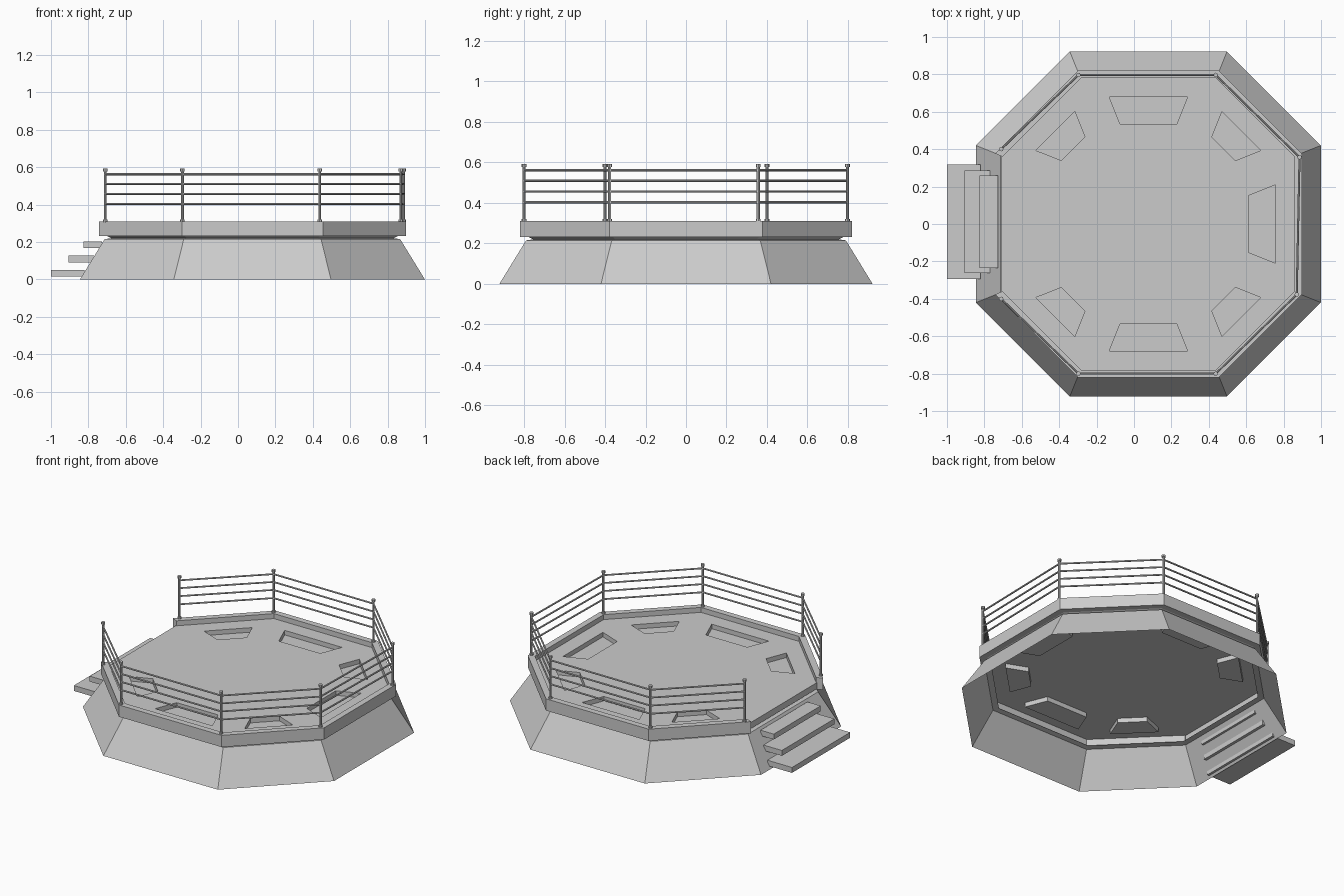
import bpy, bmesh, math
from mathutils import Vector, Matrix

if "Cube" in bpy.data.objects:
    bpy.data.objects.remove(bpy.data.objects["Cube"])

CX = 0.077  # centre of the octagon (steps stick out on -x)


def octagon(a, h, z):
    """Octagon corners, from the lower left corner round to the upper left one."""
    pts = [(-a, -h), (-h, -a), (h, -a), (a, -h), (a, h), (h, a), (-h, a), (-a, h)]
    return [Vector((x + CX, y, z)) for x, y in pts]


def finish(name, bm, fix_normals=True):
    if fix_normals:
        bmesh.ops.recalc_face_normals(bm, faces=bm.faces)
    me = bpy.data.meshes.new(name)
    bm.to_mesh(me)
    bm.free()
    ob = bpy.data.objects.new(name, me)
    bpy.context.collection.objects.link(ob)
    return ob


def rod(bm, p, q, r, sides=8):
    p, q = Vector(p), Vector(q)
    d = q - p
    m = Matrix.Translation((p + q) / 2) @ d.to_track_quat('Z', 'Y').to_matrix().to_4x4()
    bmesh.ops.create_cone(bm, cap_ends=True, segments=sides, radius1=r, radius2=r,
                          depth=d.length, matrix=m)


# sloped skirt with the shadow groove under the deck
FLOOR = 0.277
bm = bmesh.new()
levels = [(0.922, 0.42, 0), (0.79, 0.367, 0.215), (0.755, 0.35, 0.22),
          (0.785, 0.363, 0.235), (0.785, 0.363, FLOOR)]
rings = [[bm.verts.new(p) for p in octagon(*l)] for l in levels]
for r0, r1 in zip(rings, rings[1:]):
    for i in range(8):
        j = (i + 1) % 8
        bm.faces.new((r0[i], r0[j], r1[j], r1[i]))
finish("skirt", bm, False)

# deck floor with seven sunken trapezoid pockets
bm = bmesh.new()
edges = []


def loop(pts):
    vs = [bm.verts.new(p) for p in pts]
    edges.extend(bm.edges.new((vs[i], vs[(i + 1) % len(vs)])) for i in range(len(vs)))
    return vs


loop(octagon(0.785, 0.363, FLOOR))
pockets = []
for k in range(-3, 4):
    if k % 2:
        shape = [(0.569, -0.089), (0.703, -0.147), (0.703, 0.147), (0.569, 0.089)]
    else:
        shape = [(0.535, -0.152), (0.68, -0.21), (0.68, 0.21), (0.535, 0.152)]
    rot = Matrix.Rotation(k * math.pi / 4, 3, 'Z')
    pockets.append(loop([rot @ Vector((x, y, FLOOR)) + Vector((CX, 0, 0)) for x, y in shape]))
bmesh.ops.triangle_fill(bm, use_beauty=True, edges=edges, normal=(0, 0, 1))
for top in pockets:
    low = [bm.verts.new(v.co - Vector((0, 0, 0.03))) for v in top]
    bm.faces.new(low)
    for i in range(4):
        j = (i + 1) % 4
        bm.faces.new((top[i], top[j], low[j], low[i]))
bmesh.ops.recalc_face_normals(bm, faces=bm.faces)
if max(bm.faces, key=lambda f: f.calc_area()).normal.z < 0:
    bmesh.ops.reverse_faces(bm, faces=bm.faces)
finish("deck_floor", bm, False)

# curb on seven sides, open at the steps
bm = bmesh.new()
section = [(0.82, 0.377, 0.232), (0.82, 0.377, 0.31), (0.78, 0.36, 0.31), (0.78, 0.36, 0.232)]
cols = [[bm.verts.new(p) for p in octagon(*s)] for s in section]
for a in range(4):
    b = (a + 1) % 4
    for i in range(7):
        bm.faces.new((cols[a][i], cols[a][i + 1], cols[b][i + 1], cols[b][i]))
for end in (0, 7):
    bm.faces.new([c[end] for c in cols])
finish("curb", bm)

# railing posts with base flanges and caps
posts = [(-0.71, -0.40), (-0.297, -0.80), (0.437, -0.80), (0.87, -0.377),
         (0.885, 0.357), (0.437, 0.797), (-0.297, 0.797), (-0.71, 0.40)]
bm = bmesh.new()
for x, y in posts:
    rod(bm, (x, y, 0.305), (x, y, 0.58), 0.0075)
    rod(bm, (x, y, 0.305), (x, y, 0.32), 0.012)
    rod(bm, (x, y, 0.577), (x, y, 0.592), 0.012)
finish("railing_posts", bm)

# four horizontal rails between neighbouring posts
bm = bmesh.new()
for p, q in zip(posts, posts[1:]):
    for z in (0.403, 0.457, 0.51, 0.562):
        rod(bm, (*p, z), (*q, z), 0.0055)
finish("railing_bars", bm)

# three floating steps: x0, x1, y0, y1, z0
for n, (x0, x1, y0, y1, z0) in enumerate([(-1.0, -0.82, -0.293, 0.317, 0.015),
                                          (-0.905, -0.77, -0.263, 0.287, 0.091),
                                          (-0.825, -0.728, -0.234, 0.258, 0.167)]):
    bm = bmesh.new()
    size = Matrix.Diagonal((x1 - x0, y1 - y0, 0.036, 1))
    centre = Matrix.Translation(((x0 + x1) / 2, (y0 + y1) / 2, z0 + 0.018))
    bmesh.ops.create_cube(bm, size=1, matrix=centre @ size)
    finish(f"step_{n + 1}", bm)
